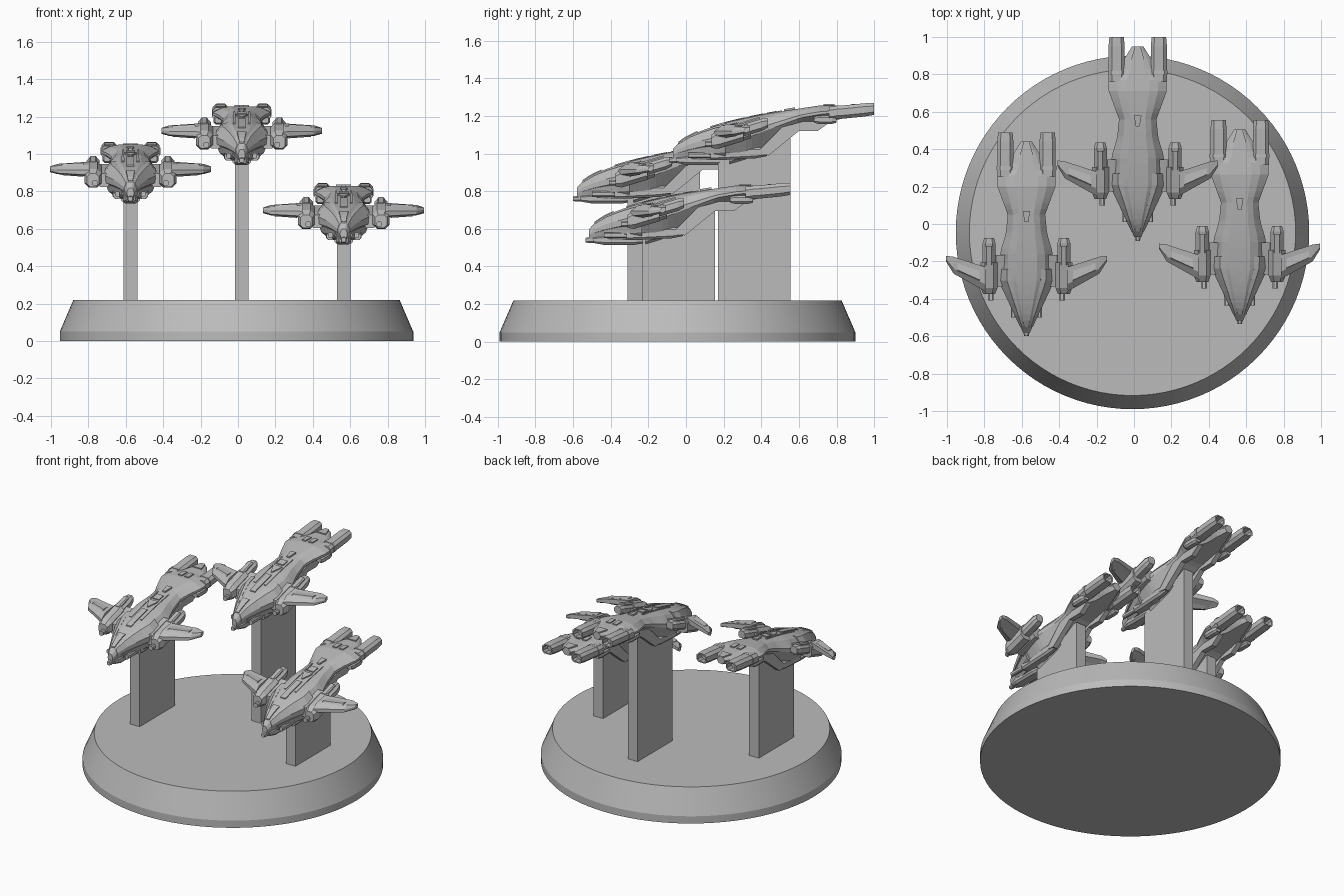
import bpy, bmesh, math

cube = bpy.data.objects.get("Cube")
if cube:
    bpy.data.objects.remove(cube)

grey = bpy.data.materials.new("plain_grey")
grey.use_nodes = True
colour = (0.5, 0.5, 0.5, 1)
grey.diffuse_color = colour
grey.node_tree.nodes["Principled BSDF"].inputs["Base Color"].default_value = colour

fighter_parts = []  # name, mesh and mirroring of each part; the nose is at the origin


def skin(name, rings):
    """Join a list of closed rings into a skin and cap both ends."""
    bm = bmesh.new()
    loops = [[bm.verts.new(point) for point in ring] for ring in rings]
    for loop, following in zip(loops, loops[1:]):
        for i in range(len(loop)):
            bm.faces.new((loop[i - 1], loop[i], following[i], following[i - 1]))
    bm.faces.new(loops[0])
    bm.faces.new(loops[-1])
    bmesh.ops.recalc_face_normals(bm, faces=bm.faces)
    mesh = bpy.data.meshes.new(name)
    bm.to_mesh(mesh)
    bm.free()
    mesh.materials.append(grey)
    return mesh


def part(name, rings, mirrored=True):
    fighter_parts.append((name, skin(name, rings), mirrored))


def block(name, centre, size, slope=0, nose=1, tail=1, mirrored=True, hollow=False):
    """Chamfered box along y, sloping upwards, with narrowed ends."""
    x, y, z = centre
    width, length, height = size
    stations = [(-0.5, nose), (-0.3, 1), (0.3, 1), (0.5, tail)]
    if hollow:
        stations += [(0.5, 0.75 * tail), (0.3, 0.75 * tail)]
    rings = []
    for along, scale in stations:
        w, h = scale * width / 2, scale * height / 2
        c = min(w, h) / 2
        ring = []
        for a, b in ((1, 1), (-1, 1), (-1, -1), (1, -1)):
            corner = [(a * w, b * (h - c)), (a * (w - c), b * h)]
            ring += corner if a == b else reversed(corner)
        offset = along * length
        rings.append([(x + u, y + offset, z + slope * offset + v) for u, v in ring])
    part(name, rings, mirrored)


def follow(points, y):
    """Straight-line interpolation through a few (y, value) points."""
    for (start, first), (end, last) in zip(points, points[1:]):
        if y <= end:
            return first + (last - first) * (y - start) / (end - start)
    return points[-1][1]


# The hull is described by its half width, back line and belly line
WIDTHS = [(0, 0.01), (0.3, 0.14), (0.45, 0.14), (0.55, 0.11), (0.65, 0.1),
          (0.8, 0.155), (0.86, 0.155), (0.9, 0.1), (0.96, 0.08), (1.04, 0.03)]
BELLY = [(0, 0.02), (0.4, 0.03), (0.7, 0.2), (1.04, 0.27)]


def back_line(y):
    return 0.315 * min(1, y / 0.8) ** 0.36


def hull_ring(y, outline):
    """Outline points are fractions of the hull's half width and height."""
    width, low = follow(WIDTHS, y), follow(BELLY, y)
    height = back_line(y) - low
    return [(across * width, y, low + up * height) for across, up in outline]


def spread(start, end, count):
    return [start + (end - start) * i / (count - 1) for i in range(count)]


half_outline = [(0.4, 1), (0.7, 0.9), (1, 0.65), (1, 0.5), (0.5, 0)]
hull_outline = half_outline + [(-across, up) for across, up in reversed(half_outline)]
part("hull", [hull_ring(y, hull_outline) for y in spread(0.02, 1.04, 35)], False)

# Armour steps along both sides of the nose
armour = [(0.55, 0.96), (0.75, 0.94), (1.08, 0.66), (1.05, 0.45), (0.5, 0.4)]
part("cheek_armour", [hull_ring(y, armour) for y in spread(0.05, 0.36, 6)])
jaw = [(0.5, 0.4), (0.95, 0.4), (0.85, 0.2), (0.6, 0.05)]
part("jaw_armour", [hull_ring(y, jaw) for y in spread(0.1, 0.3, 4)])


def deck(name, start, end, front_width, rear_width, centre=0, height=0.007):
    """Raised panel that follows the hull's back; off-centre panels are mirrored."""
    rings = []
    for t in spread(0, 1, 4):
        y = start + (end - start) * t
        half = (front_width + (rear_width - front_width) * t) / 2
        left, right, top = centre - half, centre + half, back_line(y)
        bottom = top - 0.03
        top += height
        rings.append([(left, y, bottom), (right, y, bottom), (right, y, top), (left, y, top)])
    part(name, rings, centre > 0)


# Panels along the spine
deck("canopy", 0.05, 0.15, 0.025, 0.05)
deck("spine_rail", 0.22, 0.4, 0.04, 0.04)
deck("spine_wedge", 0.43, 0.5, 0.01, 0.07)
deck("spine_hatch", 0.52, 0.57, 0.05, 0.05)
deck("sensor_dome", 0.61, 0.67, 0.02, 0.04, height=0.01)
deck("shoulder_strip", 0.3, 0.6, 0.015, 0.01, centre=0.04, height=0.005)
deck("rear_vent", 0.82, 0.88, 0.03, 0.03, centre=0.025)
deck("tail_cap", 0.97, 1.04, 0.07, 0.03)

# Nose probe, chin and belly weapons
block("nose_probe", (0, 0.04, 0.025), (0.03, 0.08, 0.03), nose=0.8, mirrored=False)
block("chin_turret", (0, 0.18, 0.025), (0.08, 0.28, 0.05), nose=0.6, tail=0.6, mirrored=False)
block("belly_block", (0, 0.43, 0.07), (0.1, 0.22, 0.08), slope=0.3, tail=0.8, mirrored=False)
block("cannon_barrel", (0.07, 0.17, 0.05), (0.025, 0.14, 0.03))
block("belly_cannon", (0.07, 0.37, 0.06), (0.05, 0.3, 0.06), slope=0.05, nose=0.9, tail=0.7)

# Slanted keel fins below the waist and tail
fin = [(0.46, 0.06), (0.53, 0.05), (0.69, 0.18), (0.79, 0.18), (0.86, 0.23), (0.86, 0.27), (0.6, 0.2)]
part("keel_fin", [[(x, y, z) for y, z in fin] for x in (0.06, 0.095)])

# Nacelles beside the hull, with their root links
block("wing_link", (0.13, 0.35, 0.15), (0.1, 0.17, 0.07), slope=0.3)
block("nacelle_front", (0.2, 0.31, 0.15), (0.09, 0.17, 0.1), slope=0.3, nose=0.7)
block("nacelle_rear", (0.2, 0.45, 0.2), (0.07, 0.15, 0.065), slope=0.3, tail=0.75)
block("nacelle_panel", (0.2, 0.43, 0.225), (0.04, 0.1, 0.03), slope=0.3)
block("nacelle_barrel", (0.19, 0.22, 0.11), (0.03, 0.06, 0.03))


def wing_ring(x, front, back, thickness):
    """Thin six-sided section that rises gently towards the trailing edge."""
    chord, middle = back - front, 0.185
    section = [(0, -0.2), (0.3, -0.5), (1, -0.3), (1, 0.3), (0.3, 0.5), (0, 0.2)]
    return [(x, front + along * chord, middle + 0.3 * (along - 0.5) * chord + up * thickness)
            for along, up in section]


# Swept wings with a raised middle panel
part("wing", [wing_ring(0.22, 0.24, 0.37, 0.065), wing_ring(0.39, 0.335, 0.425, 0.045),
              wing_ring(0.43, 0.4, 0.43, 0.03)])
part("wing_panel", [wing_ring(0.25, 0.28, 0.35, 0.075), wing_ring(0.37, 0.34, 0.39, 0.06)])

# Tail engines with recessed exhausts
block("tail_engine", (0.113, 0.97, 0.285), (0.086, 0.24, 0.07), slope=0.1, tail=0.9, hollow=True)
block("engine_rib", (0.113, 0.9, 0.28), (0.094, 0.02, 0.07))
block("engine_intake", (0.125, 0.83, 0.24), (0.05, 0.12, 0.045), nose=0.7, tail=0.7)


def add_object(name, mesh):
    obj = bpy.data.objects.new(name, mesh)
    bpy.context.collection.objects.link(obj)
    return obj


# Three fighters, each on a flat post standing on the base
BASE_TOP = 0.22
for label, x, y, z, post_front in (("rear", 0.02, -0.09, 0.94, 0.17),
                                   ("right", -0.575, -0.6, 0.735, -0.31),
                                   ("left", 0.565, -0.535, 0.515, -0.23)):
    for name, mesh, mirrored in fighter_parts:
        obj = add_object(label + "_fighter_" + name, mesh)
        obj.location = (x, y, z)
        if mirrored:
            obj.modifiers.new("Mirror", "MIRROR")
    left, right, post_back = x - 0.037, x + 0.037, post_front + 0.385
    rings = [[(left, post_front, h), (right, post_front, h), (right, post_back, h), (left, post_back, h)]
             for h in (BASE_TOP - 0.02, z + 0.18)]
    post_name = label + "_post"
    add_object(post_name, skin(post_name, rings))

# Round display base
angles = spread(0, math.tau, 97)[:-1]
rings = [[(radius * math.cos(a), radius * math.sin(a), z) for a in angles]
         for radius, z in ((0.945, 0), (0.945, 0.05), (0.872, BASE_TOP))]
base = add_object("display_base", skin("display_base", rings))
base.location = (-0.008, -0.045, 0)
bpy.context.view_layer.objects.active = base
base.select_set(True)
bpy.ops.object.shade_smooth_by_angle(angle=math.radians(15))
